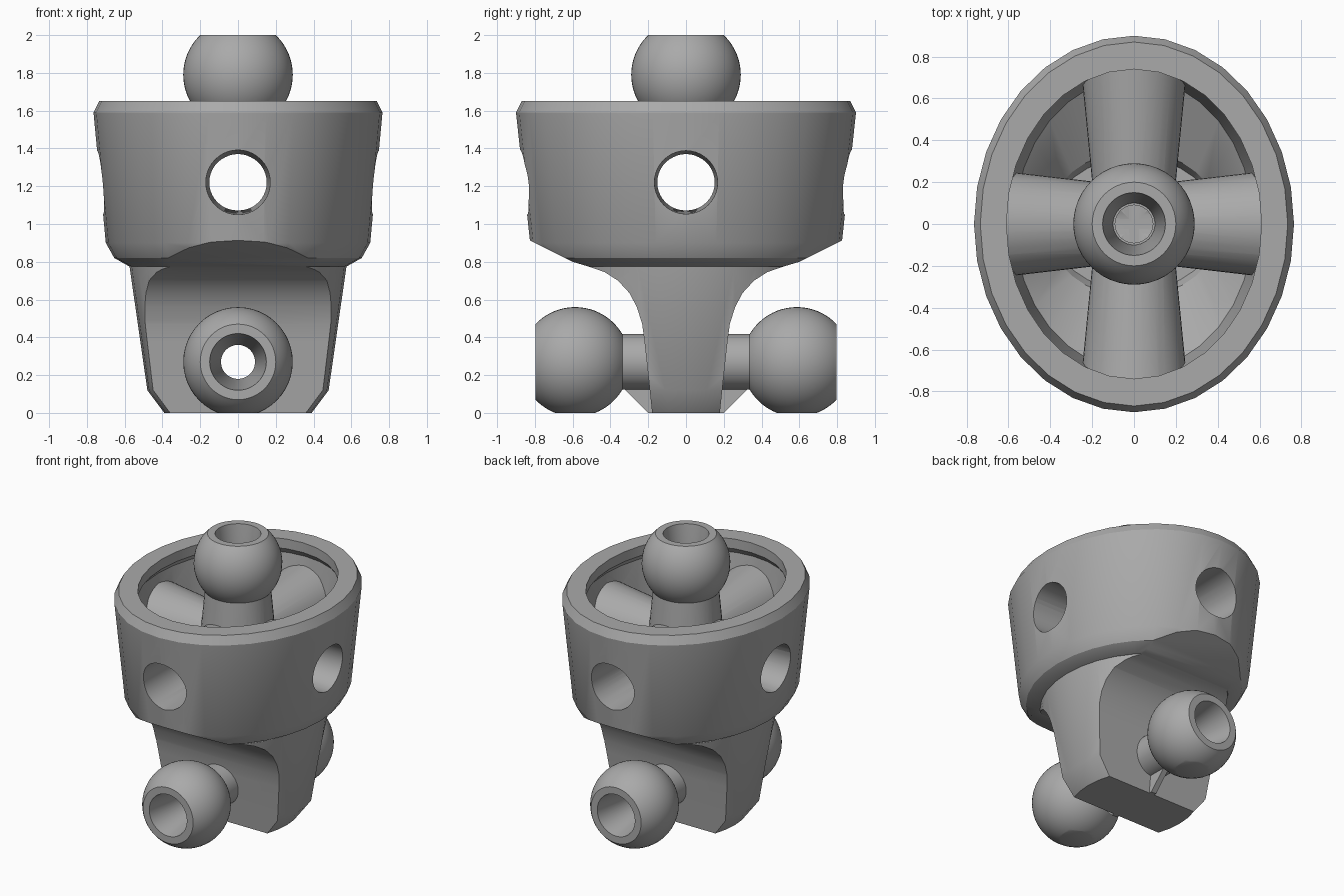
import bpy, bmesh, math
from mathutils import Matrix, Vector

if "Cube" in bpy.data.objects:
    bpy.data.objects.remove(bpy.data.objects["Cube"])

grey = bpy.data.materials.new("plain grey")
grey.use_nodes = True
colour = (0.4, 0.4, 0.4, 1)
grey.diffuse_color = colour
grey.node_tree.nodes["Principled BSDF"].inputs["Base Color"].default_value = colour


def make(name, bm):
    bmesh.ops.recalc_face_normals(bm, faces=bm.faces)
    mesh = bpy.data.meshes.new(name)
    bm.to_mesh(mesh)
    bm.free()
    mesh.materials.append(grey)
    ob = bpy.data.objects.new(name, mesh)
    bpy.context.collection.objects.link(ob)
    return ob


def loft(name, rings, n=32, matrix=None, hollow=False):
    """Stack elliptical rings (z, rx, ry); hollow joins last ring to first."""
    bm = bmesh.new()
    loops = []
    for z, rx, ry in rings:
        loops.append([bm.verts.new((rx * math.sin(math.tau * i / n),
                                    ry * math.cos(math.tau * i / n), z)) for i in range(n)])
    pairs = list(zip(loops, loops[1:]))
    if hollow:
        pairs.append((loops[-1], loops[0]))
    else:
        bm.faces.new(loops[0])
        bm.faces.new(loops[-1])
    for a, b in pairs:
        for i in range(n):
            j = (i + 1) % n
            bm.faces.new((a[i], a[j], b[j], b[i]))
    if matrix:
        bm.transform(matrix)
    return make(name, bm)


def round_rings(points):
    return [(z, r, r) for z, r in points]


def combine(target, other, operation):
    """Apply a boolean and remove the second shape."""
    mod = target.modifiers.new("join", "BOOLEAN")
    mod.operation, mod.object, mod.solver = operation, other, "EXACT"
    deps = bpy.context.evaluated_depsgraph_get()
    mesh = bpy.data.meshes.new_from_object(target.evaluated_get(deps))
    target.modifiers.clear()
    target.data = mesh
    bpy.data.objects.remove(other)


def smooth(ob):
    bpy.ops.object.select_all(action="DESELECT")
    ob.select_set(True)
    bpy.context.view_layer.objects.active = ob
    bpy.ops.object.shade_smooth_by_angle(angle=math.radians(30))


# Oval cup and tapered stem
housing = loft("housing", [(0.775, 0.575, 0.69), (0.82, 0.655, 0.775), (0.9, 0.70, 0.825),
                           (1.59, 0.765, 0.90), (1.65, 0.735, 0.87)])
stem = loft("stem", [(0, 0.39, 0.46), (0.12, 0.48, 0.56), (0.85, 0.585, 0.68)])
combine(housing, stem, "UNION")

# Curved scoops that thin the stem at front and back
scoop = [(0.174, -0.05), (0.2, 0.2), (0.22, 0.38), (0.232, 0.47), (0.26, 0.56), (0.3, 0.635),
         (0.36, 0.7), (0.43, 0.745), (0.51, 0.773), (0.6, 0.8), (1.0, 1.0), (1.2, -0.05)]
for side in (-1, 1):
    bm = bmesh.new()
    face = bm.faces.new([bm.verts.new((-1, side * y, z)) for y, z in scoop])
    grown = bmesh.ops.extrude_face_region(bm, geom=[face])["geom"]
    bmesh.ops.translate(bm, vec=(2, 0, 0),
                        verts=[v for v in grown if isinstance(v, bmesh.types.BMVert)])
    combine(housing, make("scoop", bm), "DIFFERENCE")

# Hollow inside the cup, under a small lip
combine(housing, loft("hollow", [(0.82, 0.4, 0.32), (0.88, 0.42, 0.35), (1.05, 0.57, 0.7),
                                 (1.54, 0.64, 0.77), (1.58, 0.61, 0.74), (1.75, 0.61, 0.74)]),
        "DIFFERENCE")

# Cross tubes and upright neck, then their bores
AXIS_X = Matrix.Translation((0, 0, 1.22)) @ Matrix.Rotation(math.pi / 2, 4, "Y")
AXIS_Y = Matrix.Translation((0, 0, 1.22)) @ Matrix.Rotation(math.pi / 2, 4, "X")
for matrix, reach in ((AXIS_X, 0.67), (AXIS_Y, 0.79)):
    tube = round_rings([(-reach, 0.258), (0, 0.18), (reach, 0.258)])
    combine(housing, loft("tube", tube, 40, matrix), "UNION")
neck = round_rings([(1.18, 0.255), (1.62, 0.215)])
combine(housing, loft("neck", neck, 40), "UNION")
for matrix in (AXIS_X, AXIS_Y):
    bore = round_rings([(-1, 0.175), (0, 0.148), (1, 0.175)])
    combine(housing, loft("bore", bore, 40, matrix), "DIFFERENCE")
combine(housing, loft("bore", round_rings([(1.2, 0.09), (1.8, 0.09)]), 40), "DIFFERENCE")
AXIS_LOW = Matrix.Translation((0, 0, 0.27)) @ Matrix.Rotation(math.pi / 2, 4, "X")
combine(housing, loft("bore", round_rings([(-0.4, 0.12), (0.4, 0.12)]), 40, AXIS_LOW),
        "DIFFERENCE")
smooth(housing)

# Hollow balls: flat tip, countersunk bore and a neck below
R = 0.29


def ball(name, matrix, neck_r, neck_end, bore_r):
    low, high = -math.acos(neck_r / R), math.acos(0.2 / R)
    arc = [low + (high - low) * i / 22 for i in range(23)]
    points = [(neck_end, bore_r), (neck_end, neck_r)]
    points += [(R * math.sin(a), R * math.cos(a)) for a in arc]
    points += [(0.21, 0.15), (-0.16, bore_r)]
    ob = loft(name, round_rings(points), 48, matrix, True)
    # Trim level with the ground
    bm = bmesh.new()
    bm.from_mesh(ob.data)
    cut = bmesh.ops.bisect_plane(bm, geom=bm.verts[:] + bm.edges[:] + bm.faces[:],
                                 plane_co=(0, 0, 0), plane_no=(0, 0, -1), clear_outer=True)
    edges = [e for e in cut["geom_cut"] if isinstance(e, bmesh.types.BMEdge)]
    if edges:
        bmesh.ops.contextual_create(bm, geom=edges)
        bmesh.ops.recalc_face_normals(bm, faces=bm.faces)
    bm.to_mesh(ob.data)
    bm.free()
    smooth(ob)


ball("top_ball", Matrix.Translation((0, 0, 1.79)), 0.2, -0.235, 0.1)
for name, side in (("front_ball", 1), ("back_ball", -1)):
    place = Matrix.Translation((0, -0.587 * side, 0.27))
    ball(name, place @ Matrix.Rotation(side * math.pi / 2, 4, "X"), 0.147, -0.587, 0.09)

# Thin ribs bracing the side necks
for name, side in (("front_rib", -1), ("back_rib", 1)):
    bm = bmesh.new()
    ends = [[bm.verts.new((x, side * y, z)) for y, z in ((0.15, 0), (0.2, 0), (0.34, 0.14), (0.15, 0.14))]
            for x in (-0.02, 0.02)]
    for end in ends:
        bm.faces.new(end)
    for i in range(4):
        j = (i + 1) % 4
        bm.faces.new((ends[0][i], ends[0][j], ends[1][j], ends[1][i]))
    make(name, bm)
